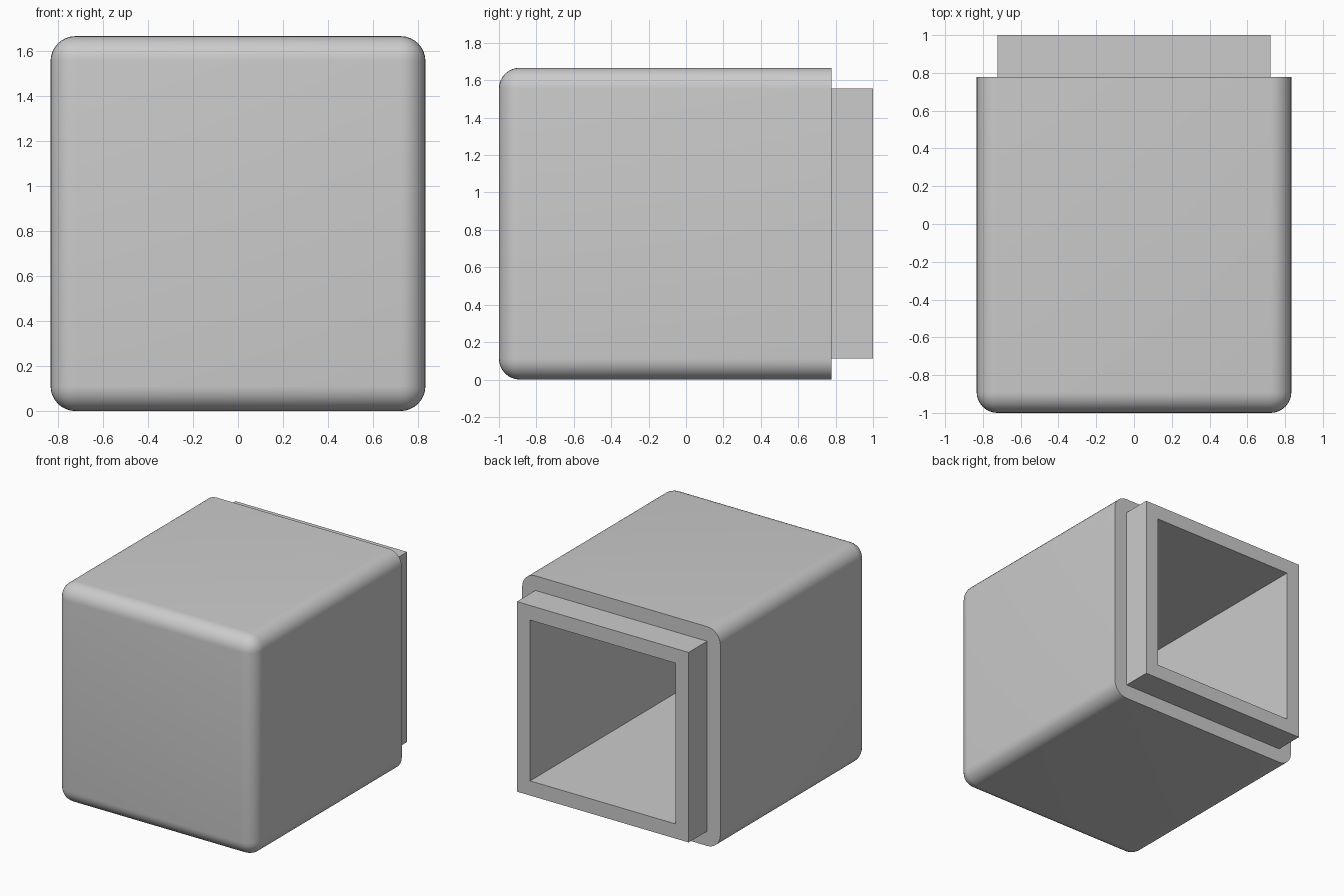
import bpy
import bmesh
from mathutils import Matrix, Vector

cube = bpy.data.objects.get("Cube")
if cube:
    bpy.data.objects.remove(cube, do_unlink=True)

U = 1 / 9                    # modelling unit: wall step and edge radius
HALF = 7.5 * U               # half width of the body
NECK, BORE = 6.5 * U, 5.5 * U
FRONT, SHOULDER, RIM = -1.0, 1 - 2 * U, 1.0
FLOOR = FRONT + 2 * U        # inner end of the cavity

grey = bpy.data.materials.new("plain grey")
grey.use_nodes = True
colour = (0.6, 0.6, 0.6, 1)
grey.diffuse_color = colour
grey.node_tree.nodes["Principled BSDF"].inputs["Base Color"].default_value = colour

bm = bmesh.new()


def square(half, y):
    """Square ring of vertices facing along y."""
    return [bm.verts.new((sx * half, y, HALF + sz * half))
            for sx, sz in ((-1, -1), (1, -1), (1, 1), (-1, 1))]


def join(a, b):
    """Quad strip between two square rings."""
    for i in range(4):
        j = (i + 1) % 4
        bm.faces.new((a[i], a[j], b[j], b[i]))


# body: box rounded everywhere except around its back end
size = Vector((2 * HALF, SHOULDER - FRONT, 2 * HALF))
bmesh.ops.create_cube(bm, size=1, matrix=Matrix.Translation(
    (0, (FRONT + SHOULDER) / 2, HALF)) @ Matrix.Diagonal(size).to_4x4())
back = max(bm.faces, key=lambda f: f.calc_center_median().y)
bm.faces.remove(back)
rounded = [e for e in bm.edges if not e.is_boundary]
bmesh.ops.bevel(bm, geom=rounded, offset=U, segments=8, profile=0.5, affect='EDGES')
outline = [e for e in bm.edges if e.is_boundary]

# neck, rim and cavity
rings = [square(NECK, SHOULDER), square(NECK, RIM),
         square(BORE, RIM), square(BORE, FLOOR)]
for a, b in zip(rings, rings[1:]):
    join(a, b)
bm.faces.new(rings[-1])

# flat shoulder between the body outline and the neck
inner = [bm.edges.get((rings[0][i], rings[0][(i + 1) % 4])) for i in range(4)]
bmesh.ops.triangle_fill(bm, edges=outline + inner, use_beauty=True, normal=(0, 1, 0))
bmesh.ops.recalc_face_normals(bm, faces=bm.faces[:])

mesh = bpy.data.meshes.new("hollow_cap")
bm.to_mesh(mesh)
bm.free()
mesh.materials.append(grey)
cap = bpy.data.objects.new("hollow_cap", mesh)
bpy.context.collection.objects.link(cap)

# smooth rounded edges, crisp corners elsewhere
bpy.context.view_layer.objects.active = cap
cap.select_set(True)
bpy.ops.object.shade_smooth_by_angle(angle=0.6)
